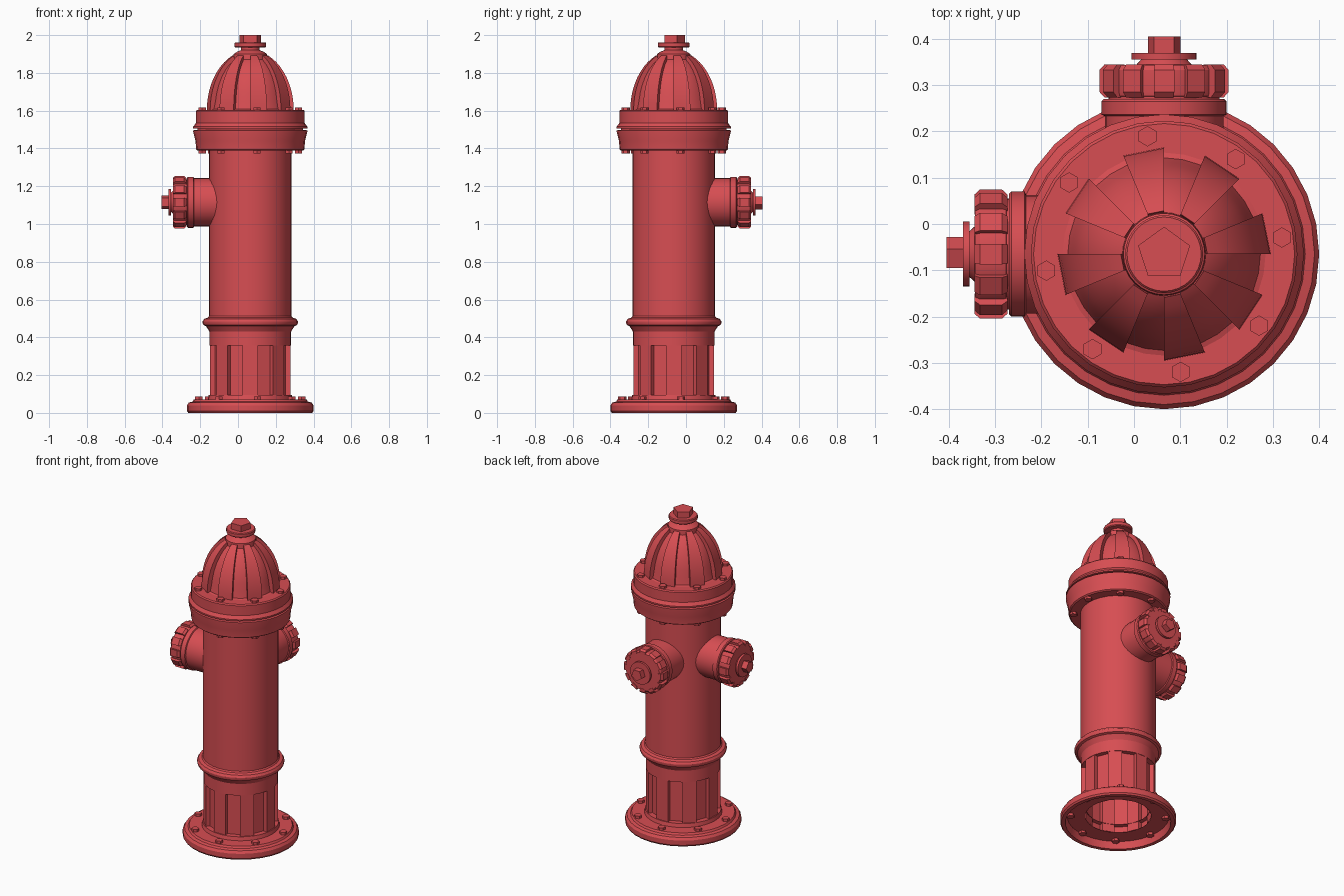
import bpy, bmesh
from math import sin, cos, radians, pi
from mathutils import Matrix, Vector

if "Cube" in bpy.data.objects:
    bpy.data.objects.remove(bpy.data.objects["Cube"], do_unlink=True)

AXIS = Matrix.Translation((0.065, -0.065, 0))

red = bpy.data.materials.new("hydrant_red")
red.use_nodes = True
red.diffuse_color = (0.68, 0.075, 0.085, 1)
red.node_tree.nodes["Principled BSDF"].inputs["Base Color"].default_value = red.diffuse_color


def finish(name, bm, matrix=AXIS):
    """Turn a bmesh into a smooth-by-angle object."""
    bmesh.ops.remove_doubles(bm, verts=bm.verts, dist=1e-5)
    bmesh.ops.recalc_face_normals(bm, faces=bm.faces)
    mesh = bpy.data.meshes.new(name)
    bm.to_mesh(mesh)
    bm.free()
    mesh.transform(matrix)
    mesh.materials.append(red)
    obj = bpy.data.objects.new(name, mesh)
    bpy.context.collection.objects.link(obj)
    bpy.ops.object.select_all(action="DESELECT")
    obj.select_set(True)
    bpy.context.view_layer.objects.active = obj
    bpy.ops.object.shade_smooth_by_angle(angle=radians(30))
    return obj


def lathe(bm, profile, segments=32):
    """Full revolve of an open (radius, height) profile."""
    verts = [bm.verts.new((r, 0, z)) for r, z in profile]
    edges = [bm.edges.new(pair) for pair in zip(verts, verts[1:])]
    bmesh.ops.spin(bm, geom=verts + edges, cent=(0, 0, 0), axis=(0, 0, 1),
                   angle=2 * pi, steps=segments, use_merge=True)


def wedge(bm, profile, start, end):
    """Flat-faced solid slice of a closed (radius, height) profile."""
    sides = [[bm.verts.new((r * cos(a), r * sin(a), z)) for r, z in profile]
             for a in (radians(start), radians(end))]
    n = len(profile)
    for i in range(n):
        j = (i + 1) % n
        bm.faces.new((sides[0][i], sides[0][j], sides[1][j], sides[1][i]))
    for side in sides:
        bm.faces.new(side)


def prism(bm, sides, radius, low, high, x=0, y=0, turn=0):
    spot = Matrix.Translation((x, y, (low + high) / 2)) @ Matrix.Rotation(turn, 4, "Z")
    bmesh.ops.create_cone(bm, cap_ends=True, segments=sides, radius1=radius,
                          radius2=radius, depth=high - low, matrix=spot)


def turned(name, profile, matrix=AXIS, segments=32):
    bm = bmesh.new()
    lathe(bm, profile, segments)
    return finish(name, bm, matrix)


def bolt_ring(name, distance, low, high):
    bm = bmesh.new()
    for i in range(8):
        a = radians(8 + 45 * i)
        prism(bm, 6, 0.022, low, high, distance * cos(a), distance * sin(a))
    finish(name, bm)


# Hollow base flange
turned("base_flange", [(0.19, 0.045), (0.295, 0.045), (0.305, 0), (0.328, 0),
                       (0.335, 0.01), (0.335, 0.04), (0.325, 0.055), (0.305, 0.06),
                       (0.298, 0.072), (0.225, 0.072), (0.22, 0.095), (0.185, 0.095)])
bolt_ring("base_bolts", 0.275, 0.03, 0.088)

# Fluted lower column: eight raised ribs between recessed panels
bm = bmesh.new()
outline = []
for i in range(8):
    mid = 45 * i
    for radius, offset in ((0.19, -11.5), (0.216, -11), (0.216, 11), (0.19, 11.5)):
        a = radians(mid + offset)
        outline.append((radius * cos(a), radius * sin(a)))
rings = [[bm.verts.new((x, y, z)) for x, y in outline] for z in (0.045, 0.356)]
for i in range(len(outline)):
    j = (i + 1) % len(outline)
    bm.faces.new((rings[0][i], rings[0][j], rings[1][j], rings[1][i]))
finish("fluted_column", bm)

# Main barrel with its lower bead
turned("barrel", [(0.18, 0.356), (0.216, 0.356), (0.216, 0.43), (0.225, 0.445),
                  (0.235, 0.46), (0.248, 0.465), (0.252, 0.475), (0.252, 0.485),
                  (0.244, 0.498), (0.225, 0.504), (0.219, 0.512), (0.219, 1.39)])

# Twin collars below the dome
turned("lower_collar", [(0.2, 1.388), (0.278, 1.388), (0.286, 1.394), (0.29, 1.44),
                        (0.302, 1.488), (0.302, 1.496), (0.28, 1.498)])
turned("upper_collar", [(0.28, 1.496), (0.28, 1.506), (0.302, 1.506), (0.302, 1.515),
                        (0.288, 1.535), (0.288, 1.597), (0.282, 1.604), (0.18, 1.604)])
bolt_ring("collar_top_bolts", 0.257, 1.59, 1.618)
bolt_ring("collar_under_bolts", 0.257, 1.374, 1.4)


# Dome, its eight ribs and the operating nut
def arc(radius, height, last, steps=10):
    return [(radius * cos(radians(last * i / steps)),
             1.602 + height * sin(radians(last * i / steps))) for i in range(steps + 1)]


turned("dome", [(0.222, 1.603), (0.208, 1.608)] + arc(0.202, 0.3, 90)[1:])
bm = bmesh.new()
for i in range(8):
    wedge(bm, arc(0.23, 0.318, 66) + arc(0.185, 0.28, 62)[::-1], 45 * i, 45 * i + 22.5)
finish("dome_ribs", bm)
turned("nut_collar", [(0.09, 1.87), (0.088, 1.9), (0.07, 1.912), (0.05, 1.92),
                      (0.05, 1.934), (0.08, 1.934), (0.084, 1.939), (0.084, 1.957),
                      (0.08, 1.962), (0, 1.962)])
bm = bmesh.new()
prism(bm, 5, 0.059, 1.95, 2.0, turn=0)
nut = finish("operating_nut", bm)


# Side outlets with gripped caps
def outlet(side, rotation):
    place = AXIS @ Matrix.Translation((0, 0, 1.115)) @ rotation
    turned(side + "_outlet_neck", [(0.128, 0.1), (0.128, 0.298), (0.135, 0.301),
                                   (0.135, 0.33), (0.13, 0.335), (0.12, 0.335),
                                   (0.12, 0.345)], place)
    bm = bmesh.new()
    lathe(bm, [(0.1, 0.338), (0.124, 0.341), (0.126, 0.35), (0.126, 0.398),
               (0.12, 0.408), (0.06, 0.409), (0.05, 0.42), (0.07, 0.42),
               (0.07, 0.434), (0, 0.434)])
    tooth = [(0.11, 0.338), (0.13, 0.338), (0.141, 0.35), (0.141, 0.398),
             (0.13, 0.41), (0.11, 0.41)]
    for i in range(12):
        wedge(bm, tooth, 30 * i - 9, 30 * i + 9)
    finish(side + "_outlet_cap", bm, place)
    bm = bmesh.new()
    prism(bm, 5, 0.037, 0.43, 0.47)
    finish(side + "_outlet_nut", bm, place)


outlet("right", Matrix.Rotation(-pi / 2, 4, "Y"))
outlet("back", Matrix.Rotation(-pi / 2, 4, "X"))
